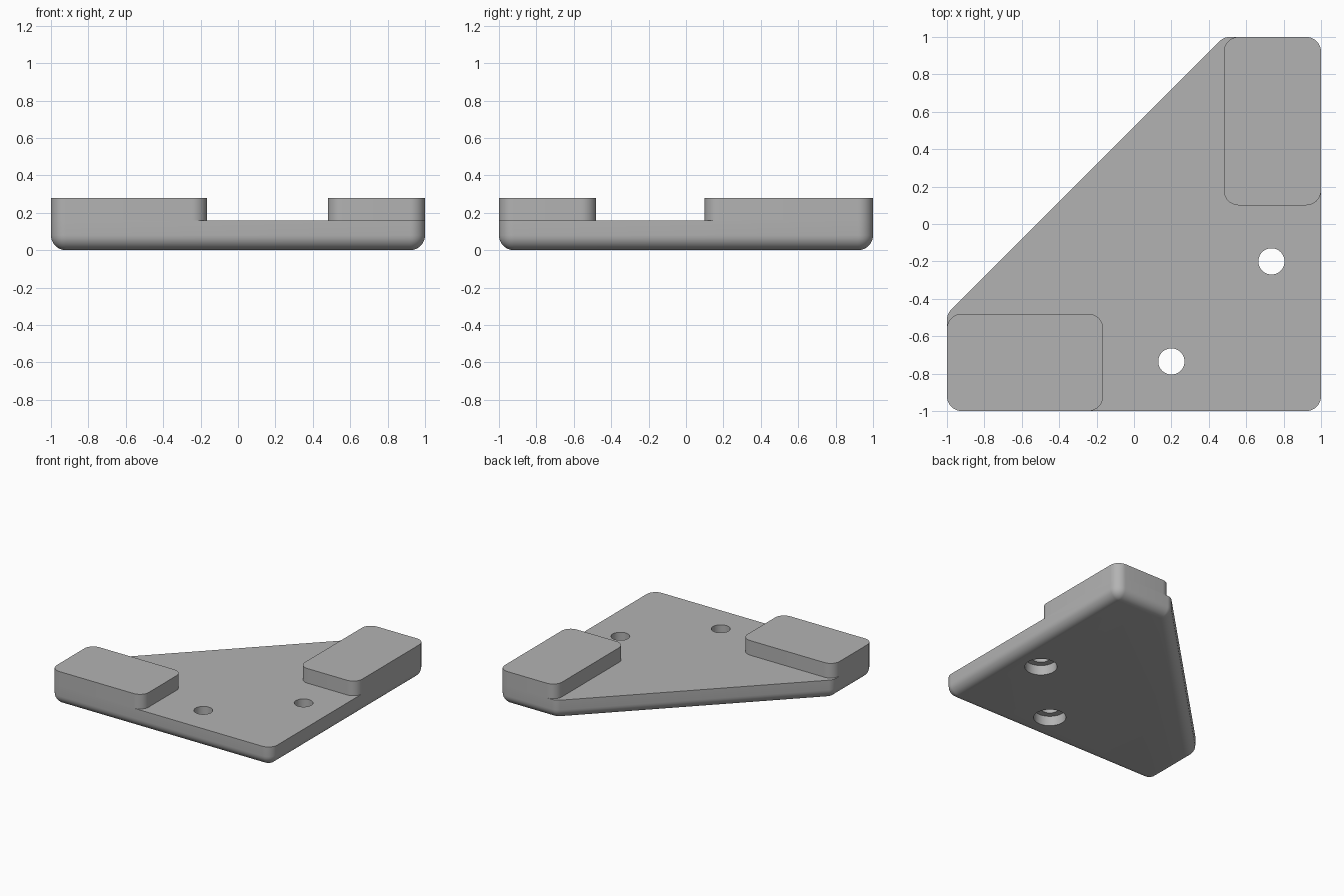
import bpy, bmesh
from math import sin, cos, pi, radians
from mathutils import Vector

if "Cube" in bpy.data.objects:
    bpy.data.objects.remove(bpy.data.objects["Cube"], do_unlink=True)

PLATE_TOP, PAD_TOP, ROUND = 0.16, 0.28, 0.08

grey = bpy.data.materials.new("plain grey")
grey.use_nodes = True
grey.diffuse_color = (0.45, 0.45, 0.45, 1)
grey.node_tree.nodes["Principled BSDF"].inputs["Base Color"].default_value = grey.diffuse_color


def outline(corners, inset=0.0, steps=10):
    """Counter-clockwise polygon with its corners rounded, drawn in by inset."""
    points = []
    for i, c in enumerate(corners):
        p = Vector(c)
        a = (p - Vector(corners[i - 1])).normalized()
        b = (Vector(corners[(i + 1) % len(corners)]) - p).normalized()
        n1, n2 = Vector((a.y, -a.x)), Vector((b.y, -b.x))
        centre = p - (n1 + n2) * ROUND / (1 + n1.dot(n2))
        turn = n1.angle(n2)
        for k in range(steps + 1):
            t = turn * k / steps
            points.append(centre + (n1 * cos(t) + a * sin(t)) * (ROUND - inset))
    return points


def loft(name, corners, levels):
    """Solid through outlines given as (height, inset) from bottom to top."""
    bm = bmesh.new()
    rings = [[bm.verts.new((p.x, p.y, z)) for p in outline(corners, inset)]
             for z, inset in levels]
    for low, high in zip(rings, rings[1:]):
        for i in range(len(low)):
            bm.faces.new((low[i - 1], low[i], high[i], high[i - 1]))
    bm.faces.new(rings[0][::-1])
    bm.faces.new(rings[-1])
    bmesh.ops.remove_doubles(bm, verts=bm.verts, dist=1e-5)
    bmesh.ops.recalc_face_normals(bm, faces=bm.faces)
    mesh = bpy.data.meshes.new(name)
    bm.to_mesh(mesh)
    bm.free()
    obj = bpy.data.objects.new(name, mesh)
    bpy.context.collection.objects.link(obj)
    mesh.materials.append(grey)
    return obj


def rectangle(x0, y0, x1, y1):
    return [(x0, y0), (x1, y0), (x1, y1), (x0, y1)]


def drill(target, x, y, radius, z0, z1):
    bpy.ops.mesh.primitive_cylinder_add(vertices=48, radius=radius, depth=z1 - z0,
                                        location=(x, y, (z0 + z1) / 2))
    cutter = bpy.context.object
    cutter.name = "hole_cutter"
    cutter.hide_render = True
    cutter.data.materials.append(grey)
    bpy.context.view_layer.objects.active = target
    mod = target.modifiers.new("hole", 'BOOLEAN')
    mod.operation, mod.solver, mod.object = 'DIFFERENCE', 'EXACT', cutter
    bpy.ops.object.modifier_apply(modifier=mod.name)
    bpy.data.objects.remove(cutter, do_unlink=True)


# Base plate: square with one corner cut off, bottom edge rounded
arc = [pi / 2 * k / 8 for k in range(9)]
levels = [(ROUND * (1 - sin(t)), ROUND * (1 - cos(t))) for t in reversed(arc)]
levels.append((PLATE_TOP, 0))
plate = loft("base_plate", [(-1, -1), (1, -1), (1, 1), (0.48, 1), (-1, -0.48)], levels)

# Screw holes, counterbored from below
for x, y in ((0.2, -0.735), (0.735, -0.2)):
    drill(plate, x, y, 0.07, -0.1, 0.3)
    drill(plate, x, y, 0.12, -0.1, 0.08)

# Raised pads at the two ends
pad_levels = [(PLATE_TOP, 0), (PAD_TOP, 0)]
pads = [loft("right_pad", rectangle(-1, -1, -0.165, -0.48), pad_levels),
        loft("back_pad", rectangle(0.48, 0.1, 1, 1), pad_levels)]

# Smooth rounded edges, keep the hard ones
for obj in [plate] + pads:
    bpy.ops.object.select_all(action='DESELECT')
    obj.select_set(True)
    bpy.context.view_layer.objects.active = obj
    bpy.ops.object.shade_smooth_by_angle(angle=radians(30))
